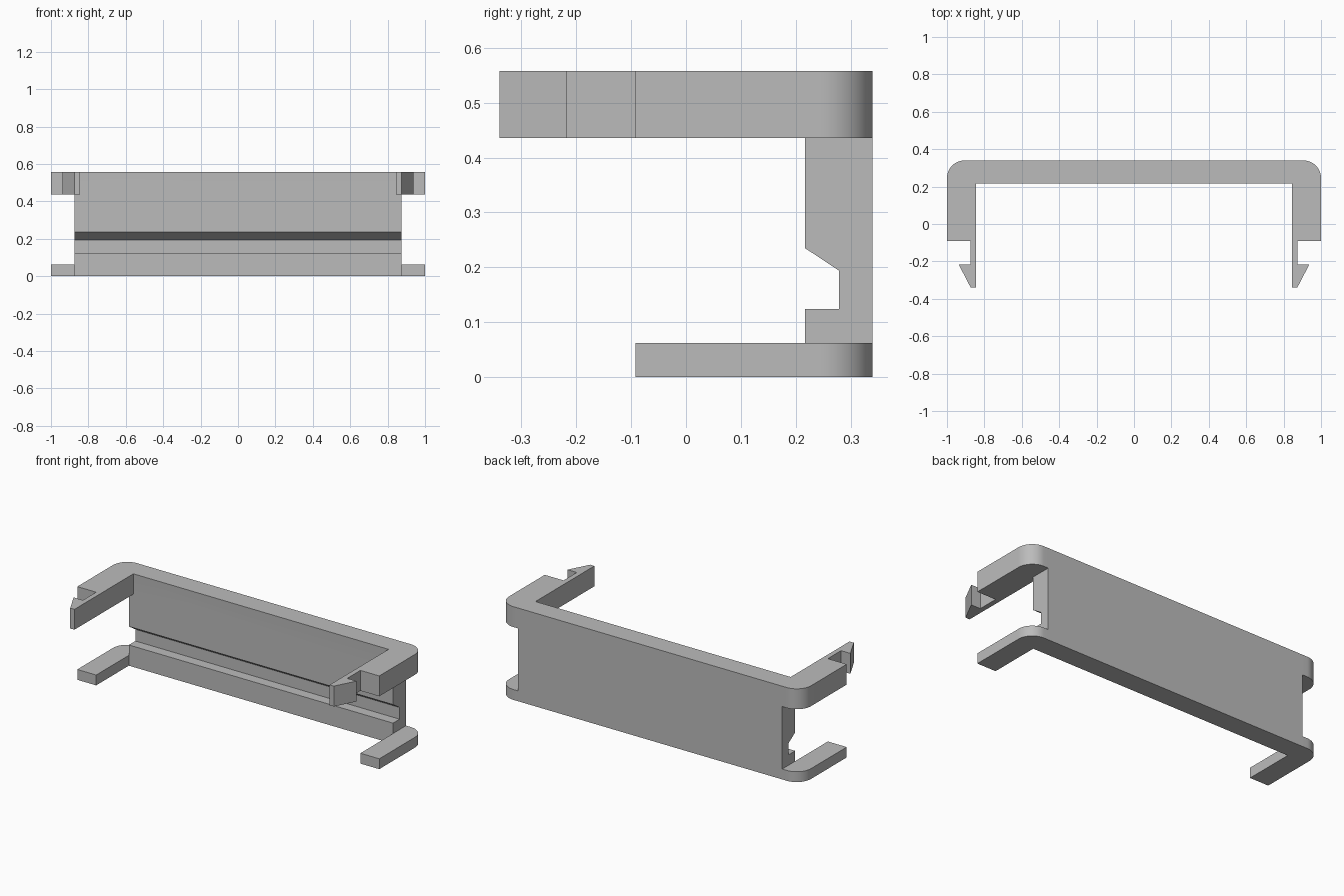
import bpy, bmesh
from math import sin, cos, radians
from mathutils import Vector

cube = bpy.data.objects.get("Cube")
if cube:
    bpy.data.objects.remove(cube, do_unlink=True)

grey = bpy.data.materials.new("plain grey")
grey.use_nodes = True
colour = (0.5, 0.5, 0.5, 1)
grey.diffuse_color = colour
grey.node_tree.nodes["Principled BSDF"].inputs["Base Color"].default_value = colour

BACK, INNER, ARM_END, HOOK_TIP = 0.34, 0.217, -0.092, -0.34
HEIGHT, RIM_Z, FOOT_Z = 0.558, 0.436, 0.062
WEB_X, RADIUS = 0.875, 0.095


def prism(name, points, offset):
    """Extrude a closed outline of 3D points by an offset."""
    bm = bmesh.new()
    face = bm.faces.new([bm.verts.new(p) for p in points])
    out = bmesh.ops.extrude_face_region(bm, geom=[face])
    verts = [g for g in out["geom"] if isinstance(g, bmesh.types.BMVert)]
    bmesh.ops.translate(bm, vec=Vector(offset), verts=verts)
    bmesh.ops.recalc_face_normals(bm, faces=bm.faces)
    mesh = bpy.data.meshes.new(name)
    bm.to_mesh(mesh)
    bm.free()
    mesh.materials.append(grey)
    obj = bpy.data.objects.new(name, mesh)
    bpy.context.collection.objects.link(obj)
    return obj


def u_frame(name, half, z, height):
    """Extrude a U outline, given its +x half from the inner corner outwards."""
    corner = [(1 - RADIUS + RADIUS * cos(radians(a)),
               BACK - RADIUS + RADIUS * sin(radians(a))) for a in range(0, 91, 6)]
    half = half + corner
    outline = half + [(-x, y) for x, y in reversed(half)]
    return prism(name, [(x, y, z) for x, y in outline], (0, 0, height))


# Back plate with a chamfered groove along its inner side
plate = prism("back_plate", [(-WEB_X, y, z) for y, z in (
    (BACK, 0), (BACK, HEIGHT), (INNER, HEIGHT), (INNER, 0.235),
    (0.279, 0.194), (0.279, 0.124), (INNER, 0.124), (INNER, 0))],
    (2 * WEB_X, 0, 0))

# Upper frame with barbed snap hooks
upper = u_frame("upper_frame", [
    (0.845, INNER), (0.845, HOOK_TIP), (0.873, HOOK_TIP), (0.937, -0.217),
    (WEB_X, -0.217), (WEB_X, ARM_END), (1, ARM_END)], RIM_Z, HEIGHT - RIM_Z)

# Lower frame with plain arms
lower = u_frame("lower_frame", [
    (WEB_X, INNER), (WEB_X, ARM_END), (1, ARM_END)], 0, FOOT_Z)

# Fuse the frames and plate into one clip
bpy.context.view_layer.objects.active = plate
for frame in (upper, lower):
    mod = plate.modifiers.new("fuse", "BOOLEAN")
    mod.operation = "UNION"
    mod.solver = "EXACT"
    mod.object = frame
    bpy.ops.object.modifier_apply(modifier=mod.name)
    bpy.data.objects.remove(frame, do_unlink=True)
plate.name = "clip_bracket"

# Smooth the rounded corners, keeping hard edges
bpy.ops.object.select_all(action="DESELECT")
plate.select_set(True)
bpy.ops.object.shade_smooth_by_angle(angle=radians(20))
